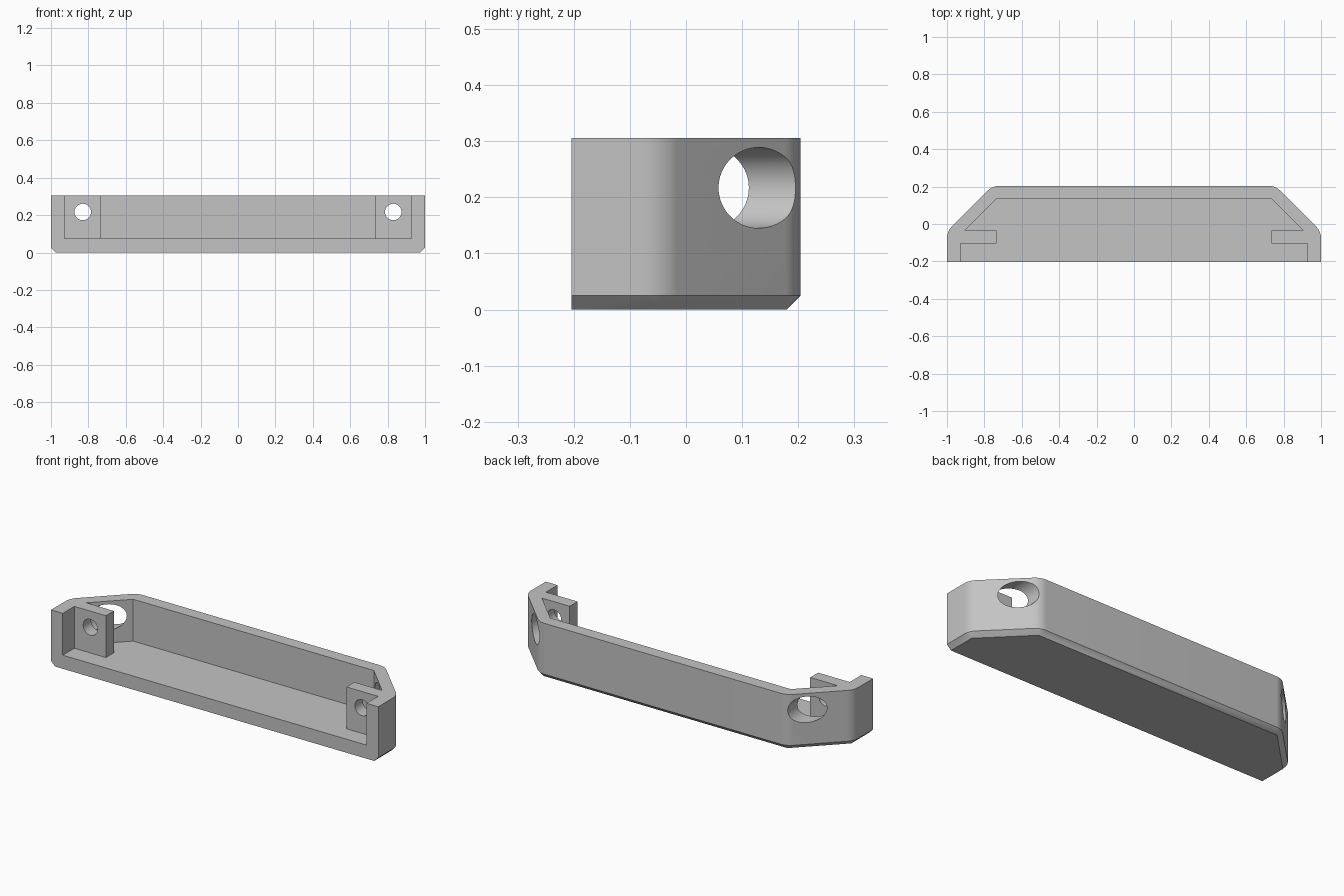
import bpy, bmesh, math
from mathutils import Vector

cube = bpy.data.objects.get("Cube")
if cube:
    bpy.data.objects.remove(cube, do_unlink=True)

FRONT, BACK, TOP = -0.204, 0.204, 0.306
CHAMFER, FLOOR, CORNER = 0.025, 0.075, 0.036
HOLE_X, HOLE_Z = 0.83, 0.217

grey = bpy.data.materials.new("light grey plastic")
grey.use_nodes = True
colour = (0.55, 0.55, 0.55, 1)
grey.diffuse_color = colour
grey.node_tree.nodes["Principled BSDF"].inputs["Base Color"].default_value = colour


def mirrored(half):
    """Close a right-hand outline with its mirror image."""
    return half + [(-x, y) for x, y in reversed(half)]


def loft(name, rings):
    """Solid through horizontal rings of equal point count."""
    bm = bmesh.new()
    layers = [[bm.verts.new(p) for p in ring] for ring in rings]
    for low, high in zip(layers, layers[1:]):
        for i in range(len(low)):
            j = (i + 1) % len(low)
            bm.faces.new((low[i], low[j], high[j], high[i]))
    bm.faces.new(layers[0])
    bm.faces.new(layers[-1])
    bmesh.ops.remove_doubles(bm, verts=bm.verts, dist=1e-5)
    bmesh.ops.recalc_face_normals(bm, faces=bm.faces)
    mesh = bpy.data.meshes.new(name)
    bm.to_mesh(mesh)
    bm.free()
    obj = bpy.data.objects.new(name, mesh)
    bpy.context.collection.objects.link(obj)
    mesh.materials.append(grey)
    return obj


def rounded(a, corner, b, steps=8):
    """Circular fillet at a corner between neighbours a and b."""
    a, c, b = Vector(a), Vector(corner), Vector(b)
    u, v = (a - c).normalized(), (b - c).normalized()
    half = u.angle(v) / 2
    centre = c + (u + v).normalized() * CORNER / math.cos(half)
    radius = CORNER * math.tan(half)
    start, end = c + u * CORNER - centre, c + v * CORNER - centre
    return [tuple(centre + start.lerp(end, i / steps).normalized() * radius)
            for i in range(steps + 1)]


def cut(body, cutter):
    cutter.hide_render = True
    mod = body.modifiers.new("cut", "BOOLEAN")
    mod.operation, mod.solver, mod.object = "DIFFERENCE", "EXACT", cutter
    bpy.context.view_layer.objects.active = body
    bpy.ops.object.modifier_apply(modifier=mod.name)
    bpy.data.objects.remove(cutter, do_unlink=True)


def drill(body, x, radius, y0, y1):
    bpy.ops.mesh.primitive_cylinder_add(
        vertices=64, radius=radius, depth=y1 - y0,
        location=(x, (y0 + y1) / 2, HOLE_Z), rotation=(math.pi / 2, 0, 0))
    cutter = bpy.context.object
    cutter.data.materials.append(grey)
    cut(body, cutter)


# Outer shell: rounded corners above, sharp chamfered outline below
slope = 0.96
side, rear = (1, slope - 1), (slope - BACK, BACK)
arc_side = rounded((1, FRONT), side, rear)
arc_rear = rounded(side, rear, (0, BACK))
outline = mirrored([(1, FRONT)] + arc_side + arc_rear)

low_slope = slope - CHAMFER * math.sqrt(2)
low_x, low_y = 1 - CHAMFER, BACK - CHAMFER
base = mirrored([(low_x, FRONT)]
                + [(low_x, low_slope - low_x)] * len(arc_side)
                + [(low_slope - low_y, low_y)] * len(arc_rear))
body = loft("bracket_tray", [
    [(x, y, 0) for x, y in base],
    [(x, y, CHAMFER) for x, y in outline],
    [(x, y, TOP) for x, y in outline]])

# Cavity open to the front and top, leaving a screw tab at each end
cavity = mirrored([(0.928, -0.4), (0.928, -0.103), (0.735, -0.103),
                   (0.735, -0.034), (0.904, -0.034), (0.735, 0.135)])
cut(body, loft("cavity_cutter", [[(x, y, z) for x, y in cavity]
                                 for z in (FLOOR, 0.5)]))

# Screw holes in the tabs and wide access holes in the angled walls
for sign in (-1, 1):
    drill(body, sign * HOLE_X, 0.044, -0.15, 0)
    drill(body, sign * HOLE_X, 0.072, -0.033, 0.4)

bpy.ops.object.select_all(action="DESELECT")
body.select_set(True)
bpy.context.view_layer.objects.active = body
bpy.ops.object.shade_smooth_by_angle(angle=math.radians(20))
